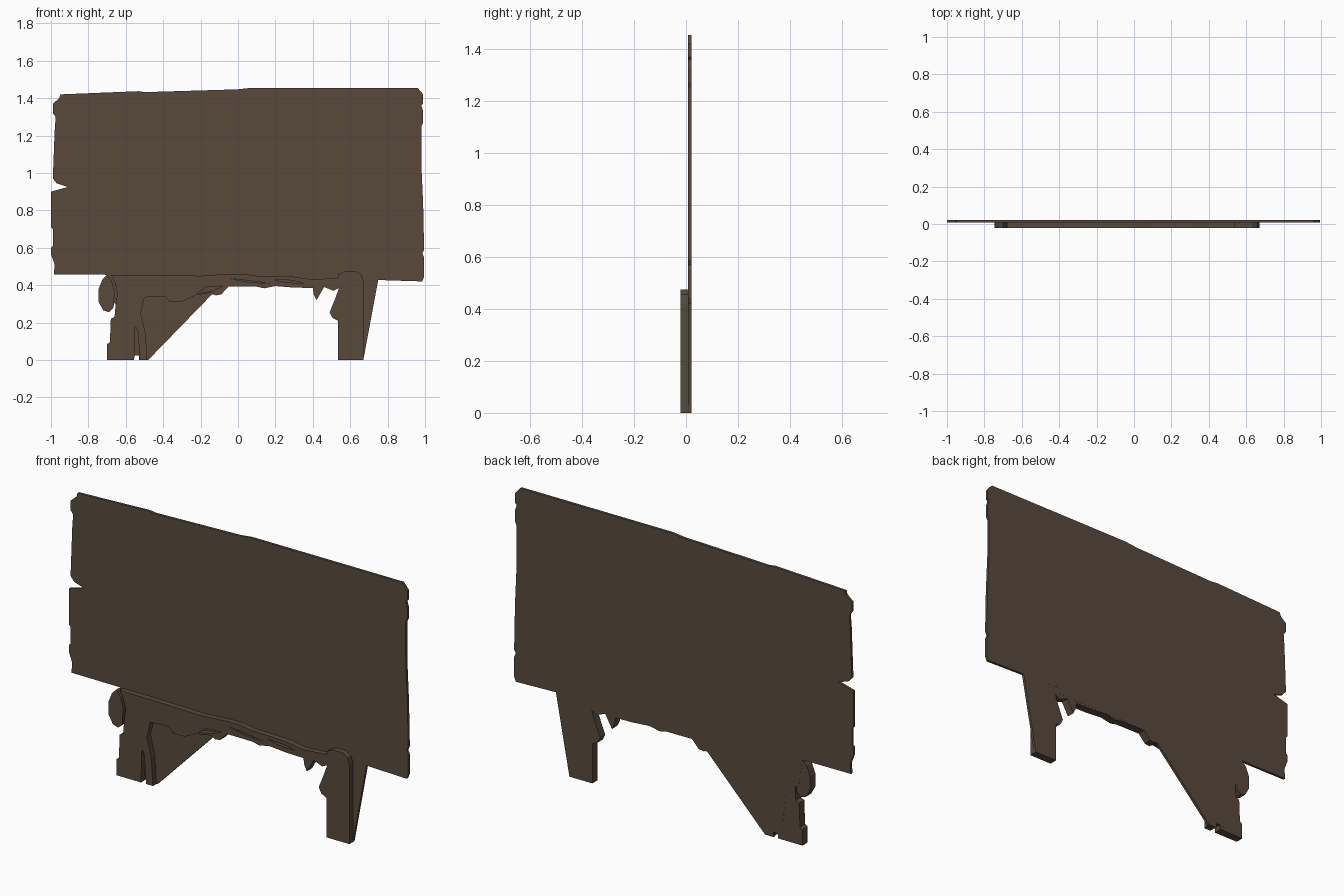
import bpy
import bmesh
import math

# Remove the default object
default_object = bpy.data.objects.get("Cube")
if default_object:
    bpy.data.objects.remove(default_object, do_unlink=True)

# One weathered wood colour
wood_colour = (0.098, 0.068, 0.046, 1.0)
wood = bpy.data.materials.new("weathered_dark_wood")
wood.use_nodes = True
wood.diffuse_color = wood_colour
shader = wood.node_tree.nodes["Principled BSDF"]
shader.inputs["Base Color"].default_value = wood_colour
shader.inputs["Roughness"].default_value = 0.9

# Depth of the thin sheet at the back and of the thick frame
FRAME_FRONT, SHEET_FRONT, BACK = -0.022, 0.008, 0.022
FRAME_BACK = BACK - 0.0005


def add_outline(curve, points):
    """Add one closed straight-sided outline to a flat curve."""
    spline = curve.splines.new("POLY")
    spline.points.add(len(points) - 1)
    for spline_point, (x, z) in zip(spline.points, points):
        spline_point.co = (x, z, 0, 1)
    spline.use_cyclic_u = True


def cut_plank(name, outline, front, back, holes=()):
    """Saw a flat plank from an outline in x and z, with optional holes."""
    curve = bpy.data.curves.new(name + "_profile", "CURVE")
    curve.dimensions = "2D"
    curve.fill_mode = "BOTH"
    curve.extrude = (back - front) / 2
    for points in (outline, *holes):
        add_outline(curve, points)
    profile = bpy.data.objects.new(name + "_profile", curve)
    bpy.context.collection.objects.link(profile)
    bpy.context.view_layer.update()

    # Turn the filled profile into a clean mesh
    graph = bpy.context.evaluated_depsgraph_get()
    mesh = bpy.data.meshes.new_from_object(profile.evaluated_get(graph))
    bpy.data.objects.remove(profile, do_unlink=True)
    bm = bmesh.new()
    bm.from_mesh(mesh)
    bmesh.ops.remove_doubles(bm, verts=bm.verts, dist=0.00001)
    bmesh.ops.recalc_face_normals(bm, faces=bm.faces)
    for face in bm.faces:
        face.smooth = False
    bm.to_mesh(mesh)
    bm.free()
    mesh.name = name
    mesh.materials.clear()
    mesh.materials.append(wood)

    plank = bpy.data.objects.new(name, mesh)
    plank.rotation_euler.x = math.pi / 2
    plank.location.y = (front + back) / 2
    bpy.context.collection.objects.link(plank)
    return plank


# Edges of the worn board, each listed on its own
board_left = [
    (-.985, .457), (-.98, .51), (-1, .565), (-1, .6), (-.99, .61), (-.99, .7),
    (-1, .71), (-1, .9), (-.91, .925), (-.97, .945), (-.99, .97),
    (-.98, 1.23), (-.975, 1.3), (-.99, 1.32), (-.99, 1.37), (-.955, 1.4),
]
board_top = [
    (-.95, 1.42), (-.53, 1.437), (-.5, 1.432), (0, 1.447), (.07, 1.455),
    (.96, 1.455),
]
board_right = [
    (.99, 1.42), (.99, 1.37), (.98, 1.36), (.99, 1.33), (.99, 1.27),
    (.98, 1.25), (.98, 1.05), (.99, .83), (.995, .59), (.985, .57),
    (.995, .55), (.995, .445), (.985, .42),
]
board_bottom = [(.67, .43), (.55, .43), (.45, .45)]
cut_plank("sign_board", board_left + board_top + board_right + board_bottom,
          SHEET_FRONT, BACK)

# Thin braces behind the legs
cut_plank("left_back_brace", [
    (-.7, .456), (-.68, .32), (-.6, .25), (-.58, .025), (-.53, .025),
    (-.53, 0), (-.48, 0), (-.14, .35), (-.09, .35), (-.05, .395),
    (.52, .4), (.52, .45),
], SHEET_FRONT, BACK)
cut_plank("right_back_brace", [(.6, 0), (.67, 0), (.75, .43), (.6, .43)],
          SHEET_FRONT, BACK)

# Splintered knob beside the left leg
cut_plank("side_knob", [
    (-.7, .455), (-.725, .43), (-.745, .38), (-.745, .31), (-.72, .265),
    (-.69, .255), (-.665, .28), (-.66, .37), (-.675, .42),
], FRAME_FRONT, FRAME_BACK)

# Left leg with a crack rising from the foot
cut_plank("left_leg", [
    (-.7, 0), (-.7, .085), (-.685, .095), (-.68, .22), (-.66, .23),
    (-.655, .29), (-.645, .36), (-.66, .42), (-.68, .455), (-.5, .455),
    (-.5, .335), (-.52, .25), (-.495, .15), (-.485, 0), (-.525, 0),
    (-.535, .15), (-.55, .18), (-.555, 0),
], FRAME_FRONT, FRAME_BACK)

# Broken apron between the legs, with splits in its face
splits = [
    [(-.31, .34), (-.22, .355), (-.17, .39), (-.08, .395), (-.14, .37)],
    [(-.04, .435), (.05, .425), (.17, .41), (.06, .415)],
    [(.19, .43), (.3, .425), (.35, .41), (.25, .415)],
]
cut_plank("broken_apron", [
    (-.5, .455), (-.5, .335), (-.39, .34), (-.365, .31), (-.3, .312),
    (-.23, .345), (-.14, .36), (-.12, .345), (-.09, .35), (-.05, .393),
    (.1, .392), (.14, .383), (.2, .395), (.3, .387), (.4, .385),
    (.405, .35), (.42, .32), (.46, .39), (.51, .37), (.54, .385),
    (.54, .44), (.4, .43), (.3, .445), (.1, .45), (.03, .46), (-.05, .46),
    (-.2, .45),
], FRAME_FRONT, FRAME_BACK, splits)

# Right leg with a rounded top and a chipped inner side
cut_plank("right_leg", [
    (.535, 0), (.67, 0), (.67, .42), (.66, .455), (.63, .475), (.57, .475),
    (.535, .455), (.54, .385), (.52, .33), (.49, .255), (.505, .225),
    (.535, .21),
], FRAME_FRONT, FRAME_BACK)
